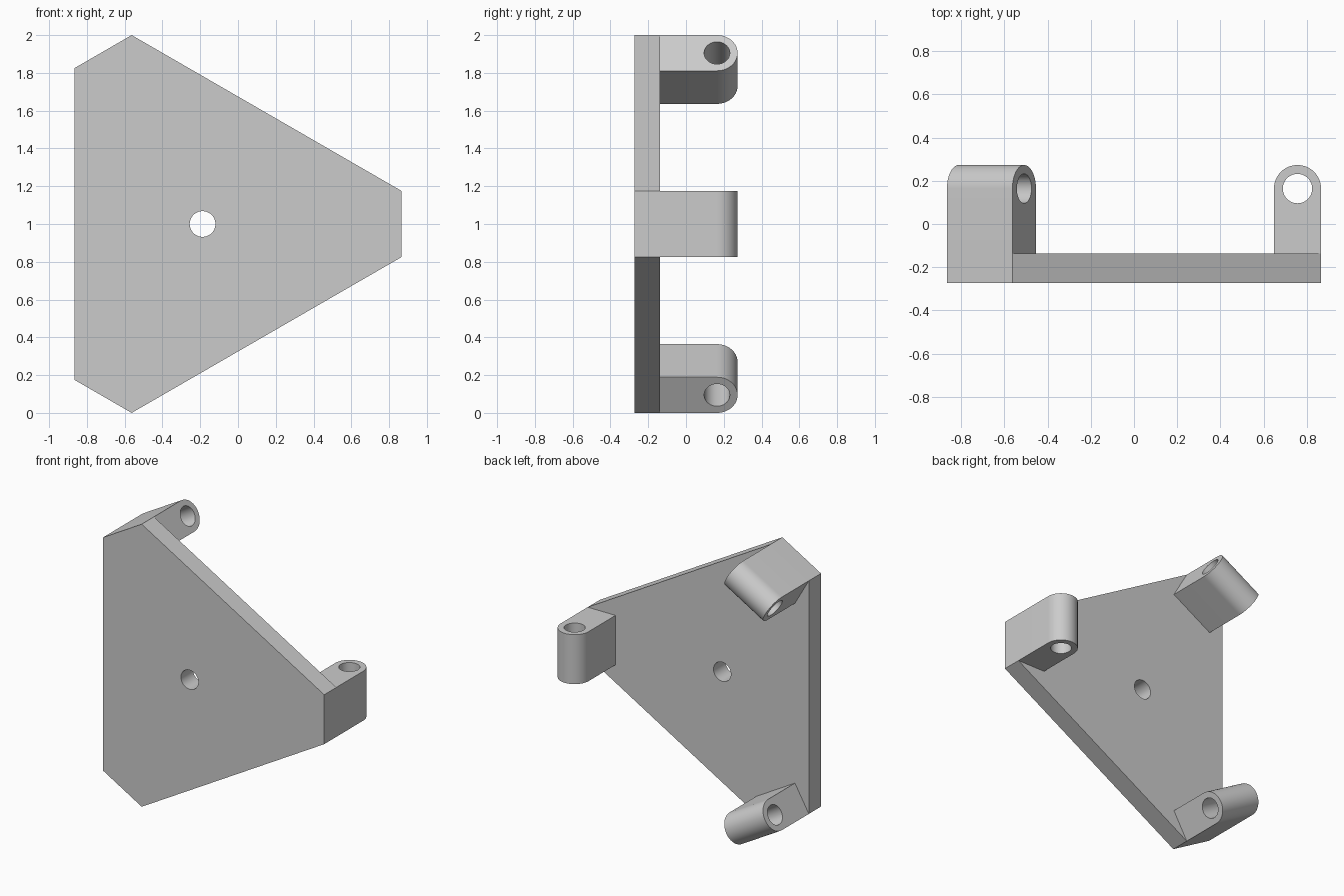
import bpy, bmesh, math
from mathutils import Matrix, Vector

if "Cube" in bpy.data.objects:
    bpy.data.objects.remove(bpy.data.objects["Cube"], do_unlink=True)

HALF_W = 0.175                                    # half width of each cut corner
REACH = (1 - HALF_W / 2) / math.sin(math.pi / 3)  # hub to cut corner
HUB = Vector((math.sqrt(3) / 2 - REACH, 0, 1))
FRONT, SEAT, BACK = -0.273, -0.137, 0.273         # plate front, plate back, lug tip
LUG_R, HOLE_R = 0.109, 0.068
HOLE_Y = BACK - LUG_R

grey = bpy.data.materials.new("plain grey")
grey.use_nodes = True
colour = (0.6, 0.6, 0.6, 1)
grey.diffuse_color = colour
grey.node_tree.nodes["Principled BSDF"].inputs["Base Color"].default_value = colour


def extrude(name, points, direction):
    """Solid made by sweeping a flat profile along a direction."""
    bm = bmesh.new()
    face = bm.faces.new([bm.verts.new(p) for p in points])
    top = bmesh.ops.extrude_face_region(bm, geom=[face])["geom"]
    bmesh.ops.translate(bm, vec=direction,
                        verts=[v for v in top if isinstance(v, bmesh.types.BMVert)])
    bmesh.ops.recalc_face_normals(bm, faces=bm.faces)
    mesh = bpy.data.meshes.new(name)
    bm.to_mesh(mesh)
    bm.free()
    mesh.materials.append(grey)
    obj = bpy.data.objects.new(name, mesh)
    bpy.context.collection.objects.link(obj)
    return obj


def drill(obj, centre, tilt):
    """Cut a round through hole and finish the shading."""
    bpy.ops.mesh.primitive_cylinder_add(vertices=64, radius=HOLE_R, depth=1,
                                        location=centre, rotation=(tilt, 0, 0))
    cutter = bpy.context.object
    cutter.data.materials.append(grey)
    mod = obj.modifiers.new("hole", "BOOLEAN")
    mod.operation, mod.solver, mod.object = "DIFFERENCE", "EXACT", cutter
    bpy.ops.object.select_all(action="DESELECT")
    bpy.context.view_layer.objects.active = obj
    obj.select_set(True)
    bpy.ops.object.modifier_apply(modifier=mod.name)
    bpy.data.objects.remove(cutter, do_unlink=True)
    bpy.ops.object.shade_smooth_by_angle(angle=math.radians(30))


turns = [Matrix.Rotation(-k * math.tau / 3, 4, "Y") for k in range(3)]

# Triangular plate with cut corners and a central hole
outline = [turn @ Vector((REACH, FRONT, z)) for turn in turns for z in (-HALF_W, HALF_W)]
plate = extrude("plate", outline, (0, SEAT - FRONT, 0))
drill(plate, (0, FRONT, 0), math.pi / 2)
plate.location = HUB

# Round-ended lug with a cross hole
mid = REACH - LUG_R
profile = [(REACH - 2 * LUG_R, SEAT, -HALF_W), (REACH, SEAT, -HALF_W)]
for i in range(33):
    a = math.pi * i / 32
    profile.append((mid + LUG_R * math.cos(a), HOLE_Y + LUG_R * math.sin(a), -HALF_W))
lug = extrude("right_lug", profile, (0, 0, 2 * HALF_W))
drill(lug, (mid, HOLE_Y, 0), 0)

# One lug on each cut corner
for name, turn in zip(("side_lug", "upper_lug", "lower_lug"), turns):
    part = lug if turn is turns[0] else lug.copy()
    if part is not lug:
        bpy.context.collection.objects.link(part)
    part.name = name
    part.matrix_world = Matrix.Translation(HUB) @ turn
